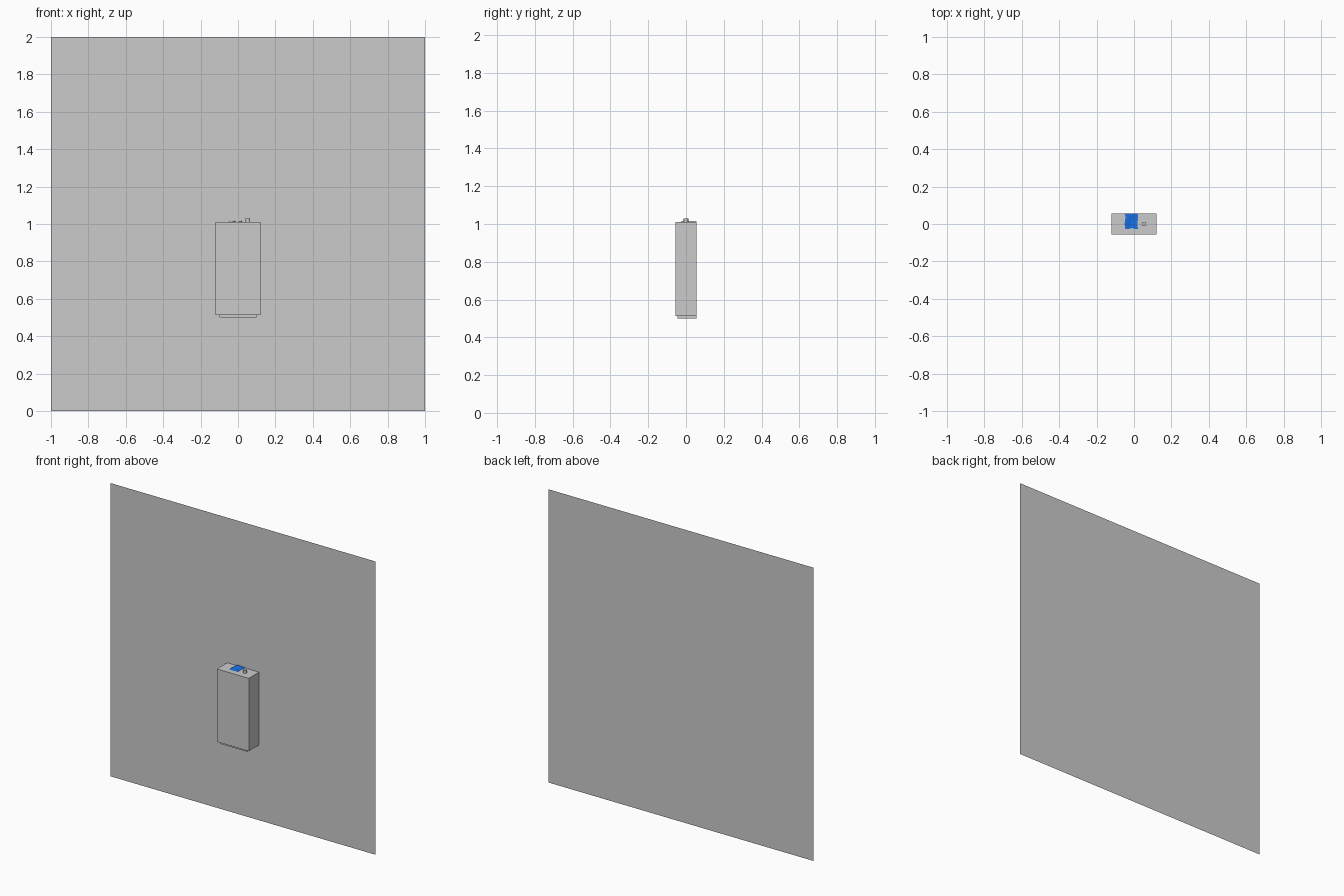
import bpy, bmesh, math

if "Cube" in bpy.data.objects:
    bpy.data.objects.remove(bpy.data.objects["Cube"])


def make_object(name, bm):
    bmesh.ops.recalc_face_normals(bm, faces=bm.faces)
    mesh = bpy.data.meshes.new(name)
    bm.to_mesh(mesh)
    bm.free()
    obj = bpy.data.objects.new(name, mesh)
    bpy.context.collection.objects.link(obj)
    return obj


def box(name, x, y, z):
    bm = bmesh.new()
    bmesh.ops.create_cube(bm, size=1)
    for v in bm.verts:
        v.co = [r[0] if c < 0 else r[1] for c, r in zip(v.co, (x, y, z))]
    return make_object(name, bm)


BACK = 0.055

# Thin wall panel behind the dispenser
bm = bmesh.new()
bm.faces.new([bm.verts.new((x, BACK, z)) for x, z in ((-1, 0), (1, 0), (1, 2), (-1, 2))])
make_object("wall_panel", bm)

# Dispenser housing and the recessed base below it
box("housing", (-0.12, 0.12), (-0.055, BACK), (0.513, 1.01))
box("base_plate", (-0.1, 0.1), (-0.045, BACK), (0.5, 0.513))

# Thin, slightly rippled blue sheet lying on the top
bm = bmesh.new()
cols, rows = 6, 6
grid = []
for j in range(rows + 1):
    row = []
    for i in range(cols + 1):
        u, v = i / cols, j / rows
        x = -0.048 + 0.068 * u + 0.002 * math.sin(v * 7)
        y = BACK - 0.08 * v - 0.003 * v * math.sin(u * 9)
        z = 1.0145 + 0.002 * math.sin(u * 6 + v * 2)
        row.append(bm.verts.new((x, y, z)))
    grid.append(row)
for j in range(rows):
    for i in range(cols):
        bm.faces.new((grid[j][i], grid[j + 1][i], grid[j + 1][i + 1], grid[j][i + 1]))
sheet = make_object("blue_sheet", bm)
blue = bpy.data.materials.new("blue")
blue.diffuse_color = (0.01, 0.16, 0.75, 1)
blue.use_nodes = True
blue.node_tree.nodes["Principled BSDF"].inputs["Base Color"].default_value = blue.diffuse_color
sheet.data.materials.append(blue)

# Small round button on the top
bpy.ops.mesh.primitive_cylinder_add(vertices=16, radius=0.012, depth=0.02,
                                    location=(0.053, 0, 1.02))
bpy.context.object.name = "button"
bpy.ops.object.shade_smooth_by_angle()
